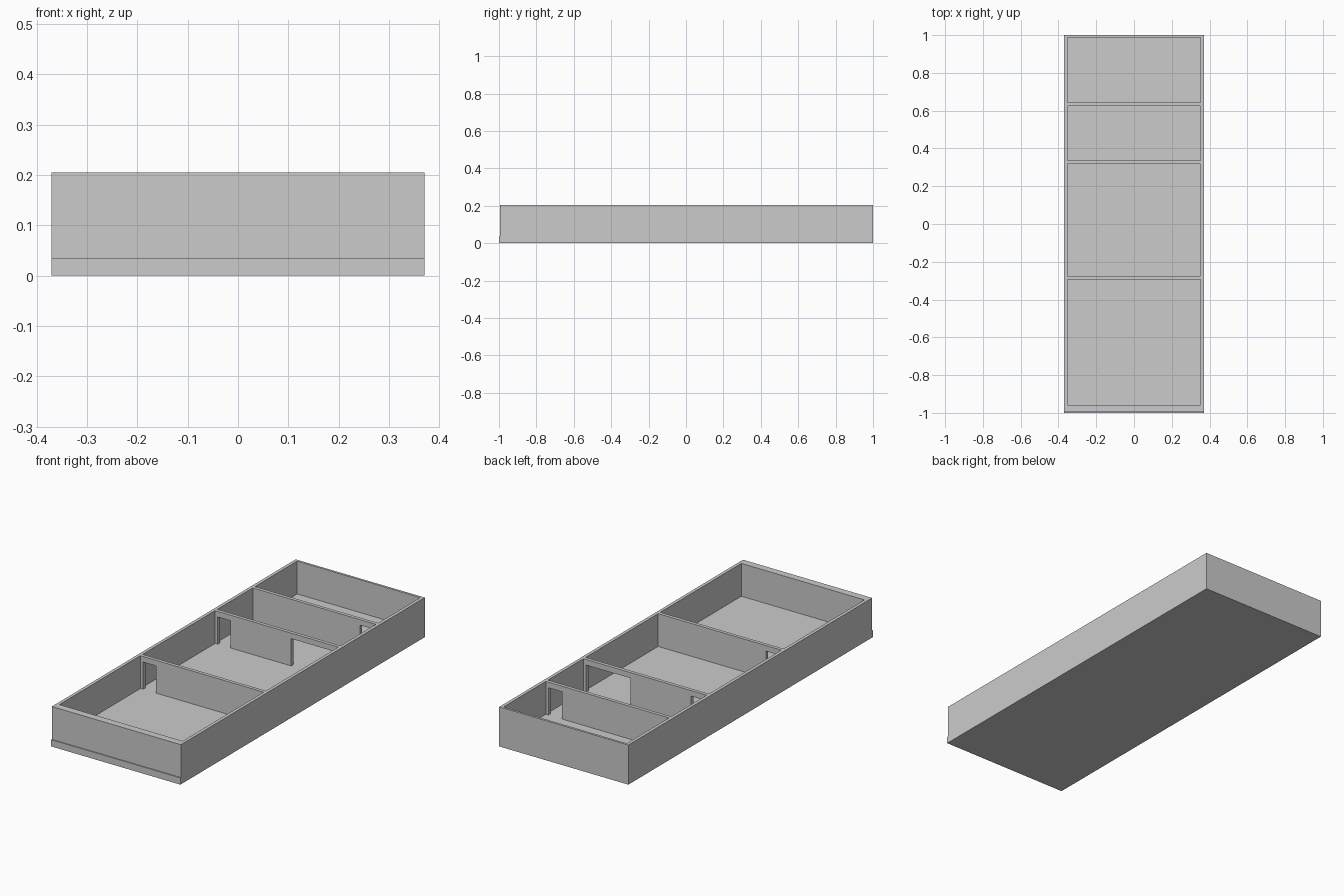
import bpy, bmesh
from mathutils import Vector

if "Cube" in bpy.data.objects:
    bpy.data.objects.remove(bpy.data.objects["Cube"])

W, FLOOR, LINTEL, TOP = 0.37, 0.035, 0.176, 0.205
INNER = 0.353


def prism(name, profile, origin, u, v, sweep):
    """Extrude a closed 2D profile laid out on axes u, v along sweep."""
    o, u, v = Vector(origin), Vector(u), Vector(v)
    bm = bmesh.new()
    face = bm.faces.new([bm.verts.new(o + u * a + v * b) for a, b in profile])
    ext = bmesh.ops.extrude_face_region(bm, geom=[face])
    moved = [g for g in ext["geom"] if isinstance(g, bmesh.types.BMVert)]
    bmesh.ops.translate(bm, verts=moved, vec=Vector(sweep))
    bmesh.ops.recalc_face_normals(bm, faces=bm.faces)
    mesh = bpy.data.meshes.new(name)
    bm.to_mesh(mesh)
    bm.free()
    ob = bpy.data.objects.new(name, mesh)
    bpy.context.collection.objects.link(ob)
    return ob


def box(name, x0, x1, y0, y1, z0, z1):
    return prism(name, [(x0, y0), (x1, y0), (x1, y1), (x0, y1)],
                 (0, 0, z0), (1, 0, 0), (0, 1, 0), (0, 0, z1 - z0))


def partition(name, y0, y1, doors):
    """Cross wall whose outline steps up around each door opening."""
    outline = [(-INNER, FLOOR)]
    for a, b in doors:
        outline += [(a, FLOOR), (a, LINTEL), (b, LINTEL), (b, FLOOR)]
    outline += [(INNER, FLOOR), (INNER, TOP), (-INNER, TOP)]
    return prism(name, outline, (0, y0, 0), (1, 0, 0), (0, 0, 1), (0, y1 - y0, 0))


# Floor slab, projecting slightly past the front wall
box("floor_slab", -W, W, -1, 1, 0, FLOOR)

# Outer walls
for side, s in (("left", -1), ("right", 1)):
    x0, x1 = sorted((s * INNER, s * W))
    box(side + "_wall", x0, x1, -0.995, 1, FLOOR, TOP)
box("front_wall", -INNER, INNER, -0.995, -0.957, FLOOR, TOP)
box("back_wall", -INNER, INNER, 0.988, 1, FLOOR, TOP)

# Room partitions with doorways
left_door, right_door = (-0.338, -0.264), (0.26, 0.338)
partition("front_partition", -0.294, -0.276, [left_door])
partition("middle_partition", 0.317, 0.335, [left_door, (0.083, 0.338)])
partition("back_partition", 0.625, 0.643, [right_door])
